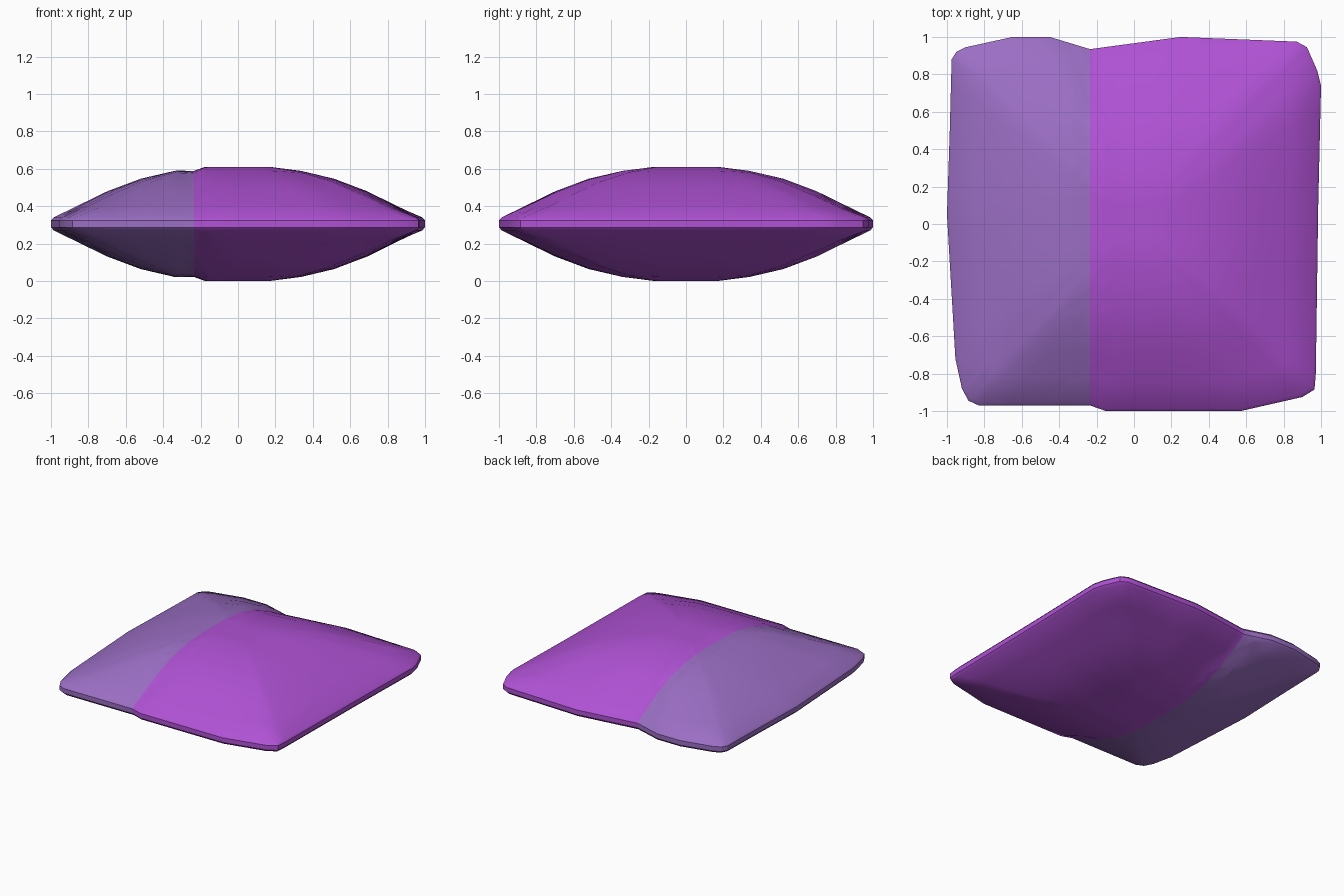
import bpy, bmesh, math
from mathutils import Vector

cube = bpy.data.objects.get("Cube")
if cube:
    bpy.data.objects.remove(cube, do_unlink=True)

MID = 0.305      # height of the seam
RIM = 0.035      # half thickness of the edge band
PUFF = 0.27      # extra half thickness in the middle
FOLD = -0.235    # x of the crease between the two fabrics


def material(name, rgb):
    m = bpy.data.materials.new(name)
    m.use_nodes = True
    m.diffuse_color = (*rgb, 1)
    bsdf = m.node_tree.nodes["Principled BSDF"]
    bsdf.inputs["Base Color"].default_value = (*rgb, 1)
    bsdf.inputs["Roughness"].default_value = 0.8
    return m


def lerp_table(table, t):
    for (a, fa), (b, fb) in zip(table, table[1:]):
        if t <= b:
            return fa + (fb - fa) * max(0, t - a) / (b - a)
    return table[-1][1]


# Outline seen from above, counter-clockwise from the front left corner
OUTLINE = [(-0.955, -0.72), (-0.92, -0.88), (-0.885, -0.945), (-0.83, -0.97),
           (-0.235, -0.97), (-0.15, -1.0), (0.57, -1.0), (0.9, -0.925),
           (0.965, -0.885), (0.972, -0.8), (0.985, 0.1), (1.0, 0.74),
           (0.98, 0.82), (0.925, 0.945), (0.87, 0.975), (0.25, 1.0),
           (-0.235, 0.935), (-0.45, 1.0), (-0.65, 1.0), (-0.9, 0.945),
           (-0.95, 0.92), (-0.975, 0.88), (-0.985, 0.5), (-1.0, 0.05)]
# Puffiness from the middle (0) to the rim (1)
PROFILE = [(0, 1), (0.17, 1), (0.34, 0.92), (0.52, 0.765), (0.7, 0.515), (0.985, 0), (1, 0)]
# Narrowing around the crease
CREASE = [(-0.33, 1), (FOLD, 0.95), (-0.18, 1)]
SCALES = [0.985, 0.84, 0.7, 0.61, 0.52, 0.43, 0.34, 0.25, 0.17, 0.08]


def dense_outline():
    pts = []
    for i, p in enumerate(OUTLINE):
        a, b = Vector(p), Vector(OUTLINE[(i + 1) % len(OUTLINE)])
        n = max(1, math.ceil((b - a).length / 0.15))
        pts += [a.lerp(b, k / n) for k in range(n)]
    return pts


def puff(p, s):
    # Square cushion falloff, softened towards the corners
    m = max(abs(p.x), abs(p.y))
    u, v = abs(p.x) / m * s, abs(p.y) / m * s
    product = lerp_table(PROFILE, u) * lerp_table(PROFILE, v)
    return 0.6 * lerp_table(PROFILE, s) + 0.4 * product


bm = bmesh.new()
pts = dense_outline()
count = len(pts)


def ring(s, half):
    return [bm.verts.new((p.x * s, p.y * s, MID + half(p, s))) for p in pts]


# Rings from the top centre, around the rim, to the bottom centre
rings = []
for sign in (1, -1):
    dome = [ring(s, lambda p, s: sign * (RIM + PUFF * puff(p, s))) for s in SCALES]
    edge = [ring(1, lambda p, s: sign * 0.018)]
    rings += (dome[::-1] + edge) if sign == 1 else (edge + dome)
for a, b in zip(rings, rings[1:]):
    for i in range(count):
        j = (i + 1) % count
        bm.faces.new((a[i], b[i], b[j], a[j]))
for loop, sign in ((rings[0], 1), (rings[-1], -1)):
    c = bm.verts.new((0, 0, MID + sign * (RIM + PUFF)))
    for i in range(count):
        bm.faces.new((c, loop[i], loop[(i + 1) % count]))

# Cut along the crease and pinch it
for x in (-0.33, FOLD, -0.18):
    bmesh.ops.bisect_plane(bm, geom=bm.verts[:] + bm.edges[:] + bm.faces[:],
                           plane_co=(x, 0, 0), plane_no=(1, 0, 0), dist=1e-5)
for v in bm.verts:
    half = v.co.z - MID
    if abs(half) > RIM:
        puffed = (abs(half) - RIM) * lerp_table(CREASE, v.co.x)
        v.co.z = MID + math.copysign(RIM + puffed, half)

# Two fabrics, split at the crease
bmesh.ops.recalc_face_normals(bm, faces=bm.faces[:])
for f in bm.faces:
    f.material_index = 1 if f.calc_center_median().x < FOLD else 0

mesh = bpy.data.meshes.new("pillow")
bm.to_mesh(mesh)
bm.free()
mesh.materials.append(material("bright purple", (0.434, 0.084, 0.665)))
mesh.materials.append(material("dusty lavender", (0.328, 0.156, 0.552)))
pillow = bpy.data.objects.new("pillow", mesh)
bpy.context.collection.objects.link(pillow)
bpy.ops.object.select_all(action="DESELECT")
pillow.select_set(True)
bpy.context.view_layer.objects.active = pillow
bpy.ops.object.shade_smooth_by_angle(angle=math.radians(30))
